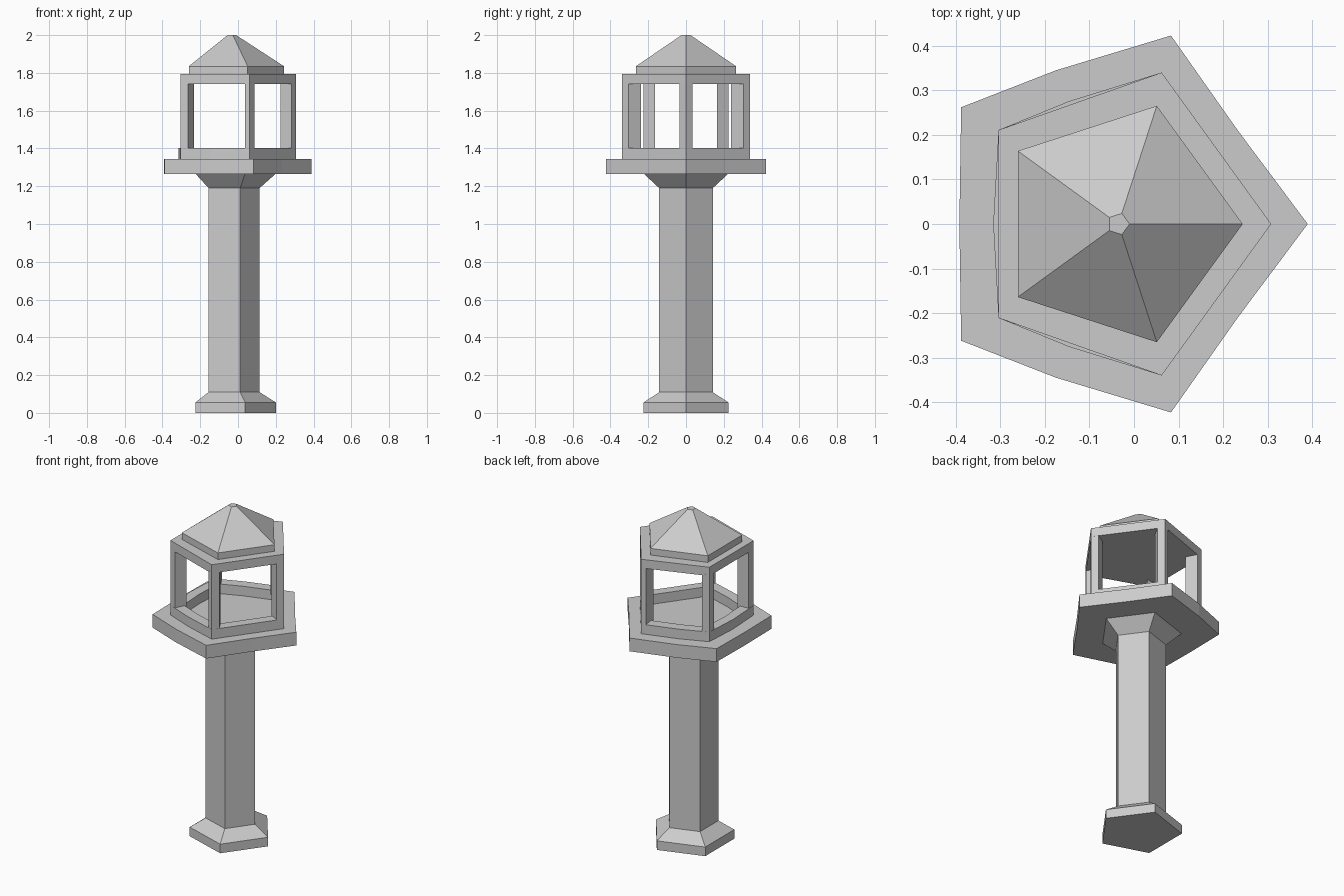
import bpy, bmesh, math

if "Cube" in bpy.data.objects:
    bpy.data.objects.remove(bpy.data.objects["Cube"])

CX = -0.035  # centre of the pentagons


def penta(r):
    return [(CX + r * math.cos(math.tau * i / 5), r * math.sin(math.tau * i / 5)) for i in range(5)]


def mirrored(half):
    # half outline for y >= 0, completed across the x axis
    return half + [(x, -y) for x, y in reversed(half) if y > 1e-6]


def loft(name, levels):
    # closed solid through stacked outlines: [(z, outline), ...]
    bm = bmesh.new()
    rings = [[bm.verts.new((x, y, z)) for x, y in pts] for z, pts in levels]
    bm.faces.new(rings[0])
    bm.faces.new(rings[-1])
    for a, b in zip(rings, rings[1:]):
        for i in range(len(a)):
            j = (i + 1) % len(a)
            bm.faces.new((a[i], a[j], b[j], b[i]))
    return finish(name, bm)


def finish(name, bm):
    bmesh.ops.recalc_face_normals(bm, faces=bm.faces)
    me = bpy.data.meshes.new(name)
    bm.to_mesh(me)
    bm.free()
    ob = bpy.data.objects.new(name, me)
    bpy.context.collection.objects.link(ob)
    return ob


def frame(name, outer, k, z0, z1):
    # open ring; inner outline is the outer one scaled by k
    bm = bmesh.new()
    inner = [(CX + (x - CX) * k, y * k) for x, y in outer]
    loops = [[bm.verts.new((x, y, z)) for x, y in pts]
             for pts, z in ((outer, z0), (outer, z1), (inner, z1), (inner, z0))]
    n = len(outer)
    for a, b in zip(loops, loops[1:] + loops[:1]):
        for i in range(n):
            j = (i + 1) % n
            bm.faces.new((a[i], a[j], b[j], b[i]))
    return finish(name, bm)


# Pedestal foot, shaft and flared capital
loft("column", [(0, penta(0.236)), (0.055, penta(0.236)), (0.11, penta(0.149)),
                (1.19, penta(0.149)), (1.267, penta(0.236))])

# Gallery platform with slightly bent edges
loft("platform", [(z, mirrored([(0.39, 0), (0.233, 0.21), (0.083, 0.423), (-0.175, 0.345),
                                (-0.388, 0.262), (-0.392, 0)])) for z in (1.265, 1.345)])

# Lantern sill
A, B, C = (0.308, 0), (0.062, 0.34), (-0.304, 0.211)
frame("lantern_sill", mirrored([A, B, (-0.145, 0.276), C, (-0.316, 0)]), 0.79, 1.34, 1.403)

# Lantern head slab
loft("lantern_head", [(z, mirrored([A, B, C])) for z in (1.742, 1.795)])

# Corner posts, kite shaped in plan
posts = {
    "right": [A, (0.283, 0.034), (0.225, 0), (0.283, -0.034)],
    "back": [B, (0.036, 0.331), (0.05, 0.237), (0.088, 0.304)],
    "left_back": [C, (-0.304, 0.165), (-0.232, 0.163), (-0.265, 0.225)],
}
for name, pts in posts.items():
    loft(name + "_post", [(1.39, pts), (1.75, pts)])
    if name != "right":
        flip = [(x, -y) for x, y in pts]
        loft(name + "_post_mirrored", [(1.39, flip), (1.75, flip)])

# Roof with eave band and blunt tip
loft("roof", [(1.79, penta(0.279)), (1.835, penta(0.279)), (2.0, penta(0.025))])
